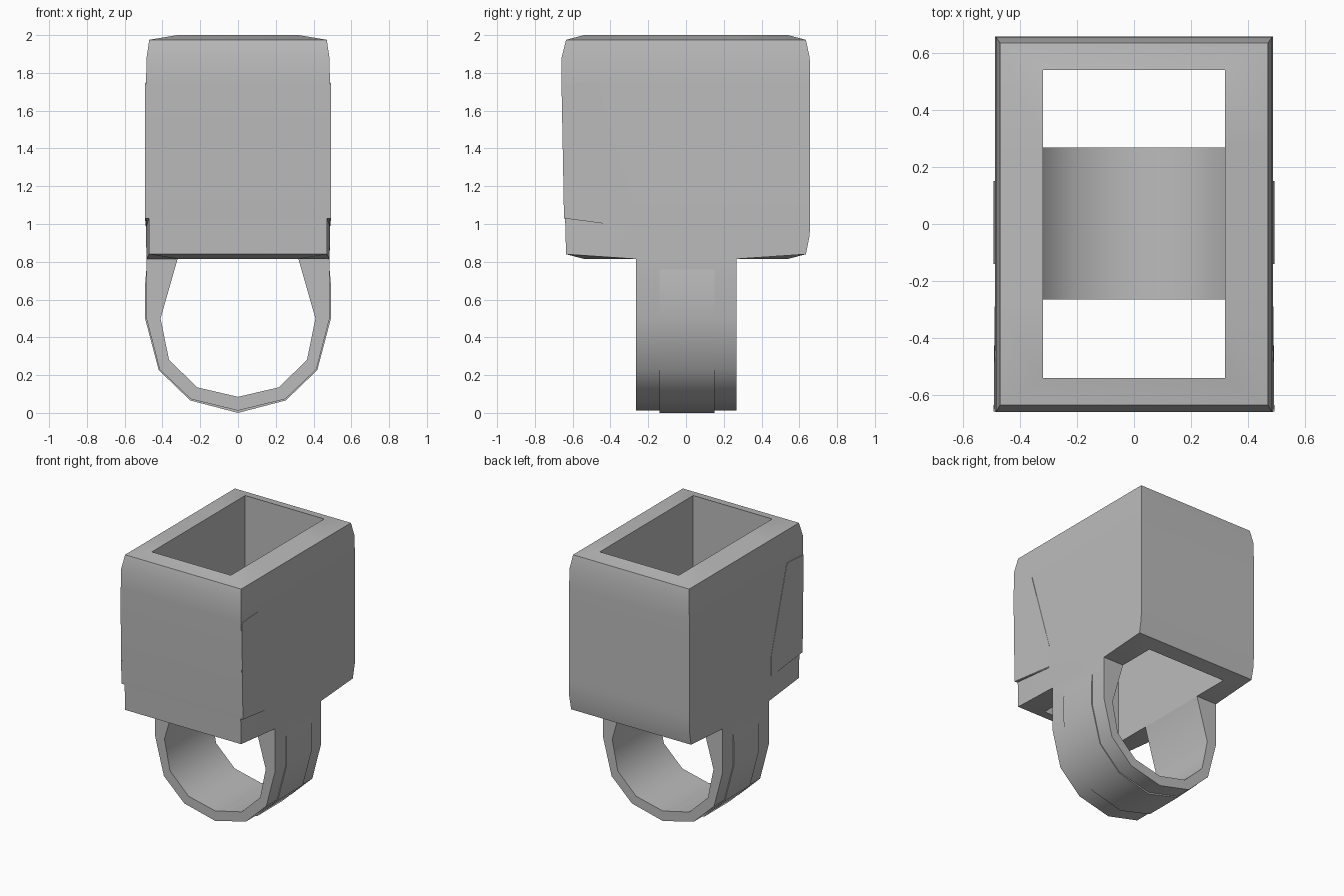
import bpy, bmesh, math

cube = bpy.data.objects.get("Cube")
if cube:
    bpy.data.objects.remove(cube, do_unlink=True)

grey = bpy.data.materials.new("plain grey")
grey.use_nodes = True
COLOUR = (0.5, 0.5, 0.5, 1)
grey.diffuse_color = COLOUR
grey.node_tree.nodes["Principled BSDF"].inputs["Base Color"].default_value = COLOUR


def finish(name, bm, angle=30):
    bmesh.ops.remove_doubles(bm, verts=bm.verts, dist=0.0005)
    bmesh.ops.recalc_face_normals(bm, faces=bm.faces)
    mesh = bpy.data.meshes.new(name)
    bm.to_mesh(mesh)
    bm.free()
    mesh.materials.append(grey)
    obj = bpy.data.objects.new(name, mesh)
    bpy.context.collection.objects.link(obj)
    bpy.ops.object.select_all(action="DESELECT")
    obj.select_set(True)
    bpy.context.view_layer.objects.active = obj
    bpy.ops.object.shade_smooth_by_angle(angle=math.radians(angle))
    return obj


RING_FRONT, RING_BACK = -0.265, 0.268


# Hollow block: loops lofted up the outside and closed down through the hole
def block_loop(bm, z, x, y):
    (zf, zm, zb), (xf, xm, xb), (yf, yb) = z, x, y
    right = [(xf, yf, zf), (xm, RING_FRONT, zm), (xm, RING_BACK, zm), (xb, yb, zb)]
    left = [(-px, py, pz) for px, py, pz in reversed(right)]
    return [bm.verts.new(p) for p in right + left]


bm = bmesh.new()
HOLE = ((0.32,) * 3, (-0.54, 0.54))
sections = [
    ((0.815,) * 3, *HOLE),
    ((0.84, 0.815, 0.84), (0.47, 0.485, 0.485), (-0.635, 0.635)),
    ((1.03, 0.98, 0.94), (0.47, 0.487, 0.487), (-0.64, 0.655)),
    ((1.03, 0.98, 0.94), (0.487, 0.487, 0.487), (-0.645, 0.655)),
    ((1.05,) * 3, (0.487,) * 3, (-0.646, 0.656)),
    ((1.74,) * 3, (0.487,) * 3, (-0.659, 0.657)),
    ((1.88,) * 3, (0.484,) * 3, (-0.659, 0.655)),
    ((1.975,) * 3, (0.47,) * 3, (-0.635, 0.635)),
    ((2.0,) * 3, *HOLE),
]
loops = [block_loop(bm, *s) for s in sections]
for i, low in enumerate(loops):
    high = loops[(i + 1) % len(loops)]
    for k in range(8):
        if i == 0 and k in (1, 5):
            continue  # the ring's legs join here
        n = (k + 1) % 8
        bm.faces.new([low[k], low[n], high[n], high[k]])
finish("hollow_block", bm)


# Ring band: half outline mirrored in x, extruded in y
def mirrored(half):
    return [(-x, z) for x, z in reversed(half[1:])] + half


outer = mirrored([(0, 0.012), (0.25, 0.073), (0.415, 0.23), (0.485, 0.5), (0.485, 0.815)])
inner = mirrored([(0, 0.085), (0.215, 0.135), (0.365, 0.28), (0.41, 0.5), (0.32, 0.815)])


def strip_between(bm, a, b):
    for i in range(len(a) - 1):
        bm.faces.new([a[i], a[i + 1], b[i + 1], b[i]])


def path(bm, points, y):
    return [bm.verts.new((x, y, z)) for x, z in points]


bm = bmesh.new()
of, ob = path(bm, outer, RING_FRONT), path(bm, outer, RING_BACK)
nf, nb = path(bm, inner, RING_FRONT), path(bm, inner, RING_BACK)
for a, b in ((of, ob), (ob, nb), (nb, nf), (nf, of)):
    strip_between(bm, a, b)
finish("ring_band", bm, 40)

# Slightly raised strip around the outside of the ring, fading out at the top
raised = mirrored([(0, 0.0), (0.253, 0.066), (0.42, 0.227), (0.492, 0.5), (0.492, 0.68), (0.485, 0.76)])
sunk = mirrored([(0, 0.03), (0.245, 0.09), (0.405, 0.24), (0.475, 0.5), (0.475, 0.68), (0.48, 0.76)])
bm = bmesh.new()
of, ob = path(bm, raised, -0.14), path(bm, raised, 0.15)
nf, nb = path(bm, sunk, -0.14), path(bm, sunk, 0.15)
for a, b in ((of, ob), (ob, nb), (nb, nf), (nf, of)):
    strip_between(bm, a, b)
for end in (0, -1):
    bm.faces.new([of[end], ob[end], nb[end], nf[end]])
finish("ring_raised_strip", bm, 40)

# Thin tapered plates on the front part of both sides
plate = [(-0.646, 1.03, 0.492), (-0.29, 0.99, 0.489), (-0.29, 1.14, 0.489),
         (-0.47, 1.75, 0.49), (-0.658, 1.74, 0.492)]
for side, name in ((1, "left_side_plate"), (-1, "right_side_plate")):
    bm = bmesh.new()
    top = [bm.verts.new((side * x, y, z)) for y, z, x in plate]
    base = [bm.verts.new((side * 0.483, y, z)) for y, z, x in plate]
    bm.faces.new(top)
    for i in range(len(plate)):
        n = (i + 1) % len(plate)
        bm.faces.new([top[i], top[n], base[n], base[i]])
    bm.faces.new(base)
    finish(name, bm)
